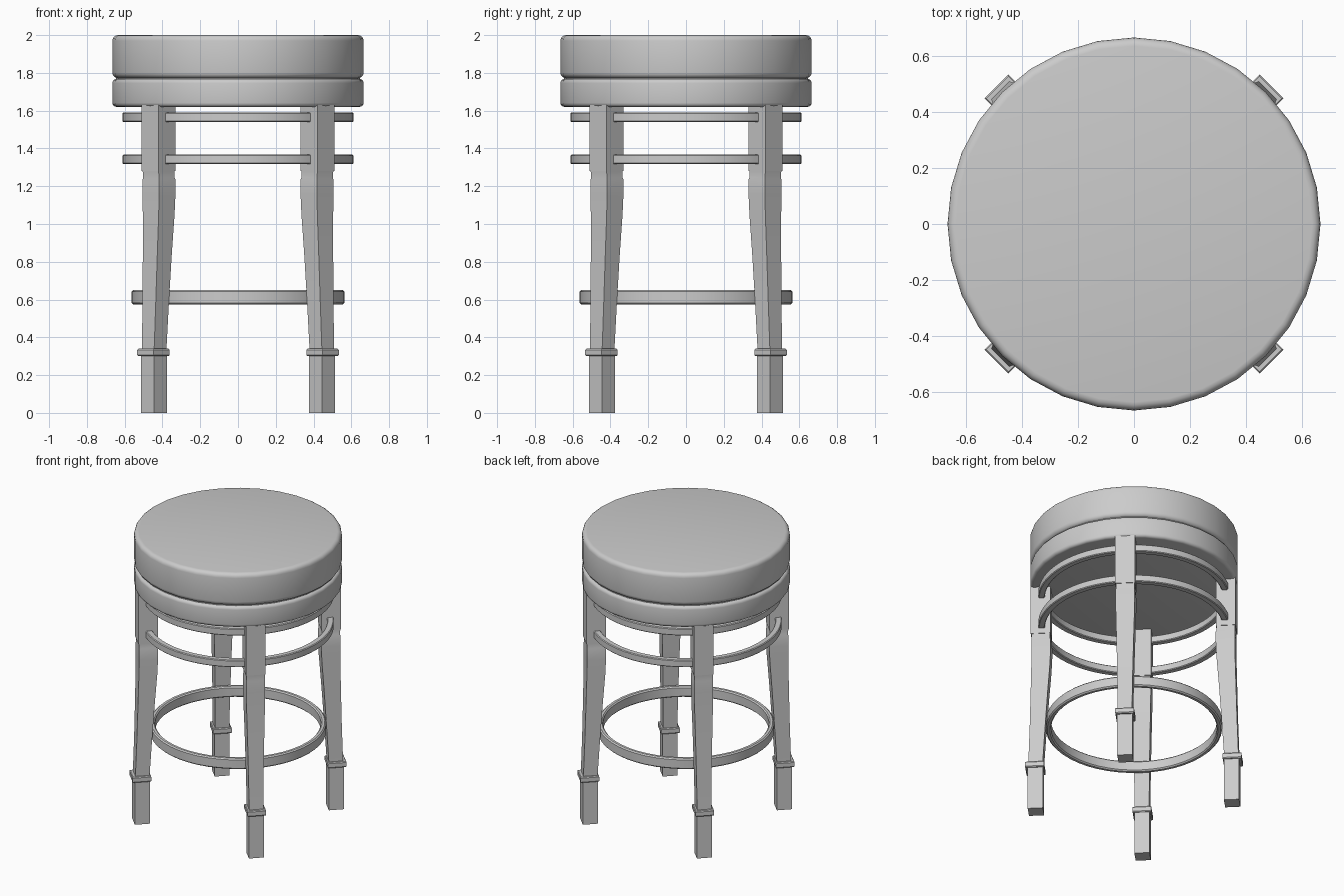
import bpy, bmesh
from math import sin, cos, pi, radians

if "Cube" in bpy.data.objects:
    bpy.data.objects.remove(bpy.data.objects["Cube"])


def finish(name, bm, angle=35):
    bmesh.ops.remove_doubles(bm, verts=bm.verts, dist=1e-5)
    bmesh.ops.recalc_face_normals(bm, faces=bm.faces)
    me = bpy.data.meshes.new(name)
    bm.to_mesh(me)
    bm.free()
    ob = bpy.data.objects.new(name, me)
    bpy.context.collection.objects.link(ob)
    bpy.ops.object.select_all(action='DESELECT')
    ob.select_set(True)
    bpy.context.view_layer.objects.active = ob
    bpy.ops.object.shade_smooth_by_angle(angle=radians(angle))
    return ob


def skin(name, rings, closed_path):
    """Join equal-length point rings with quads; cap the ends if open."""
    bm = bmesh.new()
    loops = [[bm.verts.new(p) for p in r] for r in rings]
    n = len(loops[0])
    pairs = list(zip(loops, loops[1:]))
    if closed_path:
        pairs.append((loops[-1], loops[0]))
    else:
        bm.faces.new(loops[0])
        bm.faces.new(loops[-1])
    for a, b in pairs:
        for i in range(n):
            j = (i + 1) % n
            bm.faces.new((a[i], a[j], b[j], b[i]))
    return finish(name, bm)


def disc(name, profile, sides=32):
    """Capped solid of revolution from (radius, z) points."""
    rings = [[(r * cos(2 * pi * i / sides), r * sin(2 * pi * i / sides), z)
              for i in range(sides)] for r, z in profile]
    return skin(name, rings, False)


def hoop(name, r0, r1, z0, z1, start, end, steps, b=0.008):
    """Bar with chamfered rectangular section swept around z."""
    sec = [(r0 + b, z0), (r1 - b, z0), (r1, z0 + b), (r1, z1 - b),
           (r1 - b, z1), (r0 + b, z1), (r0, z1 - b), (r0, z0 + b)]
    full = end - start >= 360
    angles = [radians(start + (end - start) * i / steps)
              for i in range(steps if full else steps + 1)]
    return skin(name, [[(r * cos(a), r * sin(a), z) for r, z in sec] for a in angles], full)


def rounded(r, z0, z1, b):
    """Side profile of a disc with rounded rims."""
    arc = [radians(22.5 * k) for k in range(5)]
    return ([(r - b + b * sin(a), z0 + b - b * cos(a)) for a in arc] +
            [(r - b + b * cos(a), z1 - b + b * sin(a)) for a in arc])


# Seat cushion, groove and swivel band
disc("seat_cushion", rounded(0.665, 1.772, 2.0, 0.03))
disc("seat_groove", [(0.645, 1.75), (0.645, 1.79)])
disc("seat_band", rounded(0.665, 1.62, 1.768, 0.022))

# Leg sections: z, centre offset along x and y, side length
UPPER = [(1.28, 0.420, 0.127), (1.63, 0.420, 0.127)]
SHAFT = [(0.335, 0.444, 0.092), (0.6, 0.435, 0.099), (0.85, 0.427, 0.109),
         (1.05, 0.420, 0.119), (1.16, 0.418, 0.123), (1.235, 0.418, 0.123),
         (1.245, 0.419, 0.118), (1.285, 0.420, 0.120)]
COLLAR = [(0.30, 0.448, 0.112), (0.306, 0.448, 0.121),
          (0.334, 0.448, 0.121), (0.34, 0.448, 0.112)]
FOOT = [(0.0, 0.445, 0.097), (0.302, 0.445, 0.097)]

for side_y, sy in (("front", -1), ("back", 1)):
    for side_x, sx in (("left", -1), ("right", 1)):
        for part, rows in (("block", UPPER), ("shaft", SHAFT),
                           ("collar", COLLAR), ("foot", FOOT)):
            rings = []
            for z, c, s in rows:
                h = s * 0.7071  # square turned 45 degrees to face the axis
                rings.append([(sx * c + h, sy * c, z), (sx * c, sy * c + h, z),
                              (sx * c - h, sy * c, z), (sx * c, sy * c - h, z)])
            skin(f"{side_y}_{side_x}_leg_{part}", rings, False)

# Footrest ring touching the inner leg faces
hoop("footrest_ring", 0.53, 0.563, 0.575, 0.65, 0, 360, 48)

# Two tiers of curved rails between neighbouring legs
for side, mid in (("right", 0), ("back", 90), ("left", 180), ("front", 270)):
    for tier, z0 in (("lower", 1.317), ("upper", 1.54)):
        hoop(f"{side}_{tier}_rail", 0.57, 0.612, z0, z0 + 0.05, mid - 42, mid + 42, 16, 0.005)
